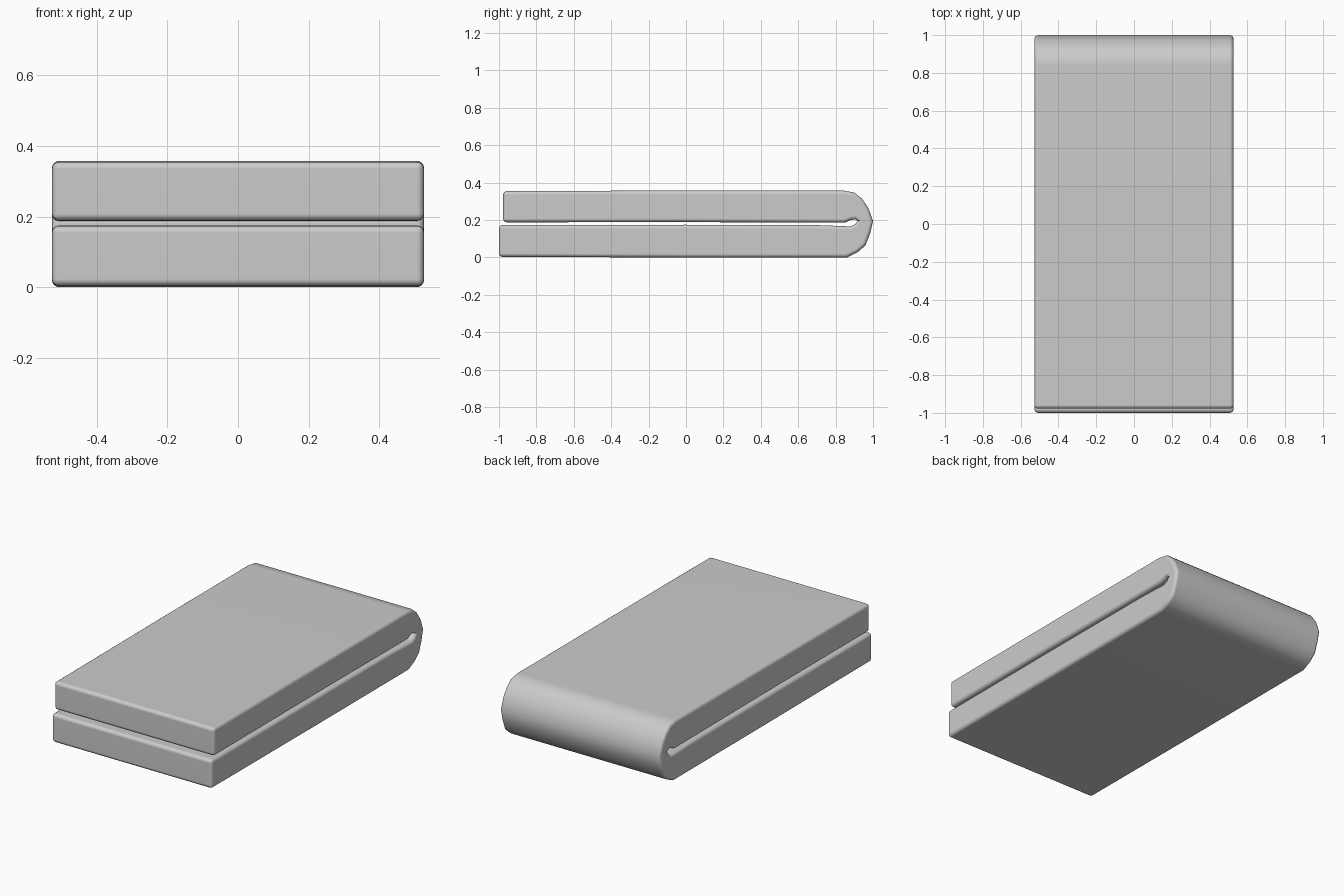
import bpy, bmesh, math

if "Cube" in bpy.data.objects:
    bpy.data.objects.remove(bpy.data.objects["Cube"])

HALF_WIDTH = 0.527

# Folded pad cross-section in (y, z): outer skin, then the thin slot inside the fold
outer = [(-1.0, 0.003), (0.0, 0.0), (0.86, 0.0), (0.92, 0.03), (0.96, 0.065),
         (0.985, 0.13), (1.0, 0.195), (0.975, 0.265), (0.94, 0.315),
         (0.90, 0.347), (0.84, 0.358), (0.0, 0.358), (-0.978, 0.355)]
slot = [(-0.978, 0.188), (0.0, 0.189), (0.85, 0.186), (0.88, 0.200), (0.905, 0.204),
        (0.918, 0.195), (0.905, 0.178), (0.88, 0.166), (0.70, 0.173),
        (0.0, 0.175), (-1.0, 0.174)]

# Extrude the profile across the width
bm = bmesh.new()
face = bm.faces.new([bm.verts.new((-HALF_WIDTH, y, z)) for y, z in outer + slot])
ext = bmesh.ops.extrude_face_region(bm, geom=[face])
moved = [g for g in ext["geom"] if isinstance(g, bmesh.types.BMVert)]
bmesh.ops.translate(bm, verts=moved, vec=(2 * HALF_WIDTH, 0, 0))
bmesh.ops.recalc_face_normals(bm, faces=bm.faces)

# Round the side outlines and the four front edges
def is_rim(e):
    a, b = (v.co for v in e.verts)
    return abs(a.x - b.x) < 1e-5 or (a.y < -0.9 and b.y < -0.9)

bmesh.ops.bevel(bm, geom=[e for e in bm.edges if is_rim(e)], offset=0.02,
                offset_type='OFFSET', segments=4, profile=0.5,
                affect='EDGES', clamp_overlap=False)

mesh = bpy.data.meshes.new("folded_pad")
bm.to_mesh(mesh)
bm.free()
pad = bpy.data.objects.new("folded_pad", mesh)
bpy.context.collection.objects.link(pad)

# Smooth shading with flat broad faces
bpy.context.view_layer.objects.active = pad
pad.select_set(True)
bpy.ops.object.shade_smooth_by_angle(angle=math.radians(45))
weighted = pad.modifiers.new("weighted_normals", 'WEIGHTED_NORMAL')
weighted.keep_sharp = True
